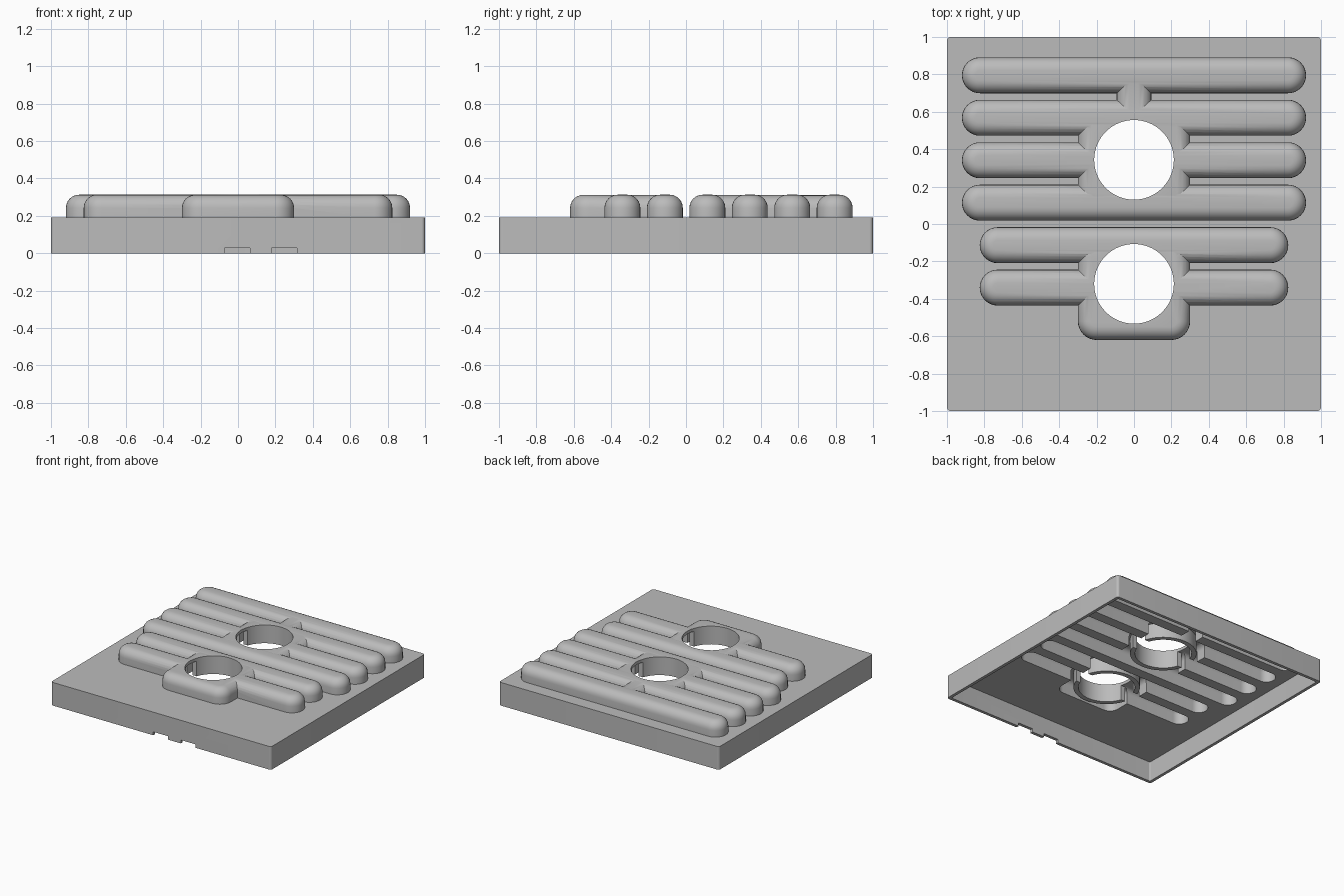
import bpy, bmesh
from math import sin, cos, pi, radians

cube = bpy.data.objects.get("Cube")
if cube:
    bpy.data.objects.remove(cube, do_unlink=True)

grey = bpy.data.materials.new("plain grey")
grey.use_nodes = True
colour = (0.5, 0.5, 0.5, 1)
grey.diffuse_color = colour
grey.node_tree.nodes["Principled BSDF"].inputs["Base Color"].default_value = colour

WALL = 0.025
BASE_TOP = 0.19
RIB_TOP = 0.313


def make_object(name, bm):
    bmesh.ops.recalc_face_normals(bm, faces=bm.faces[:])
    mesh = bpy.data.meshes.new(name)
    bm.to_mesh(mesh)
    bm.free()
    mesh.materials.append(grey)
    obj = bpy.data.objects.new(name, mesh)
    bpy.context.scene.collection.objects.link(obj)
    return obj


def outline(x, y, hx, hy, r, steps=8):
    """Rounded rectangle as a list of points."""
    points = []
    for q, (sx, sy) in enumerate([(1, 1), (-1, 1), (-1, -1), (1, -1)]):
        for i in range(steps + 1):
            a = (q + i / steps) * pi / 2
            points.append((x + sx * (hx - r) + r * cos(a),
                           y + sy * (hy - r) + r * sin(a)))
    return points


def pad(name, x, y, hx, hy, r, low, high, fillet=0.0):
    """Rounded block whose top edge has a round fillet."""
    levels = [(0, low)]
    if fillet:
        for i in range(7):
            a = i / 6 * pi / 2
            levels.append((fillet * (1 - cos(a)), high - fillet * (1 - sin(a))))
    else:
        levels.append((0, high))
    bm = bmesh.new()
    rings = [[bm.verts.new((px, py, z))
              for px, py in outline(x, y, hx - i, hy - i, r - i)]
             for i, z in levels]
    for a, b in zip(rings, rings[1:]):
        for k in range(len(a)):
            n = (k + 1) % len(a)
            bm.faces.new((a[k], a[n], b[n], b[k]))
    bm.faces.new(rings[0][::-1])
    bm.faces.new(rings[-1])
    return make_object(name, bm)


def cylinder(name, x, y, r, low, high):
    bm = bmesh.new()
    bmesh.ops.create_cone(bm, cap_ends=True, segments=64, radius1=r, radius2=r,
                          depth=high - low)
    bmesh.ops.translate(bm, verts=bm.verts, vec=(x, y, (low + high) / 2))
    return make_object(name, bm)


def combine(target, tool, operation):
    tool.hide_render = True
    mod = target.modifiers.new("combine", "BOOLEAN")
    mod.operation = operation
    mod.solver = "EXACT"
    mod.object = tool
    bpy.context.view_layer.objects.active = target
    bpy.ops.object.modifier_apply(modifier=mod.name)
    bpy.data.objects.remove(tool, do_unlink=True)


# Raised shapes: x, y, half width, half depth, corner radius, top
raised = []
for i in range(6):
    raised.append((0, 0.795 - 0.227 * i, 0.92 if i < 4 else 0.825, 0.096, 0.096, RIB_TOP))
raised.append((0, 0.343, 0.3, 0.27, 0.1, RIB_TOP - 0.001))
raised.append((0, -0.35, 0.3, 0.27, 0.1, RIB_TOP - 0.001))
raised.append((0, 0.683, 0.093, 0.16, 0.08, RIB_TOP - 0.002))

# Outer body with ribs and hole surrounds
cover = pad("ribbed_cover", 0, 0, 1, 1, 0.02, 0, BASE_TOP)
for x, y, hx, hy, r, top in raised:
    combine(cover, pad("rib", x, y, hx, hy, r, BASE_TOP - 0.01, top, 0.07), "UNION")

# Hollow underside following the outer shape
cavity = pad("cavity", 0, 0, 1 - WALL, 1 - WALL, 0.01, -0.1, BASE_TOP - WALL)
for x, y, hx, hy, r, top in raised:
    channel = pad("channel", x, y, hx - WALL, hy - WALL, r - WALL,
                  BASE_TOP - WALL - 0.02, top - WALL, 0.045)
    combine(cavity, channel, "UNION")
combine(cover, cavity, "DIFFERENCE")

# Collars around the holes, slotted on both sides, then the holes themselves
for y in (0.343, -0.32):
    collar = cylinder("collar", 0, y, 0.25, BASE_TOP - WALL - 0.002, RIB_TOP - 0.015)
    combine(collar, pad("slot", 0, y, 0.4, 0.07, 0.01, 0.1, RIB_TOP - WALL), "DIFFERENCE")
    combine(cover, collar, "UNION")
for y in (0.343, -0.32):
    combine(cover, cylinder("hole", 0, y, 0.213, -0.1, 0.5), "DIFFERENCE")

# Two notches in the lower front edge
for x in (-0.003, 0.248):
    combine(cover, pad("notch", x, -1, 0.068, 0.06, 0.001, -0.05, 0.028), "DIFFERENCE")

bpy.ops.object.select_all(action="DESELECT")
cover.select_set(True)
bpy.context.view_layer.objects.active = cover
bpy.ops.object.shade_smooth_by_angle(angle=radians(30))
